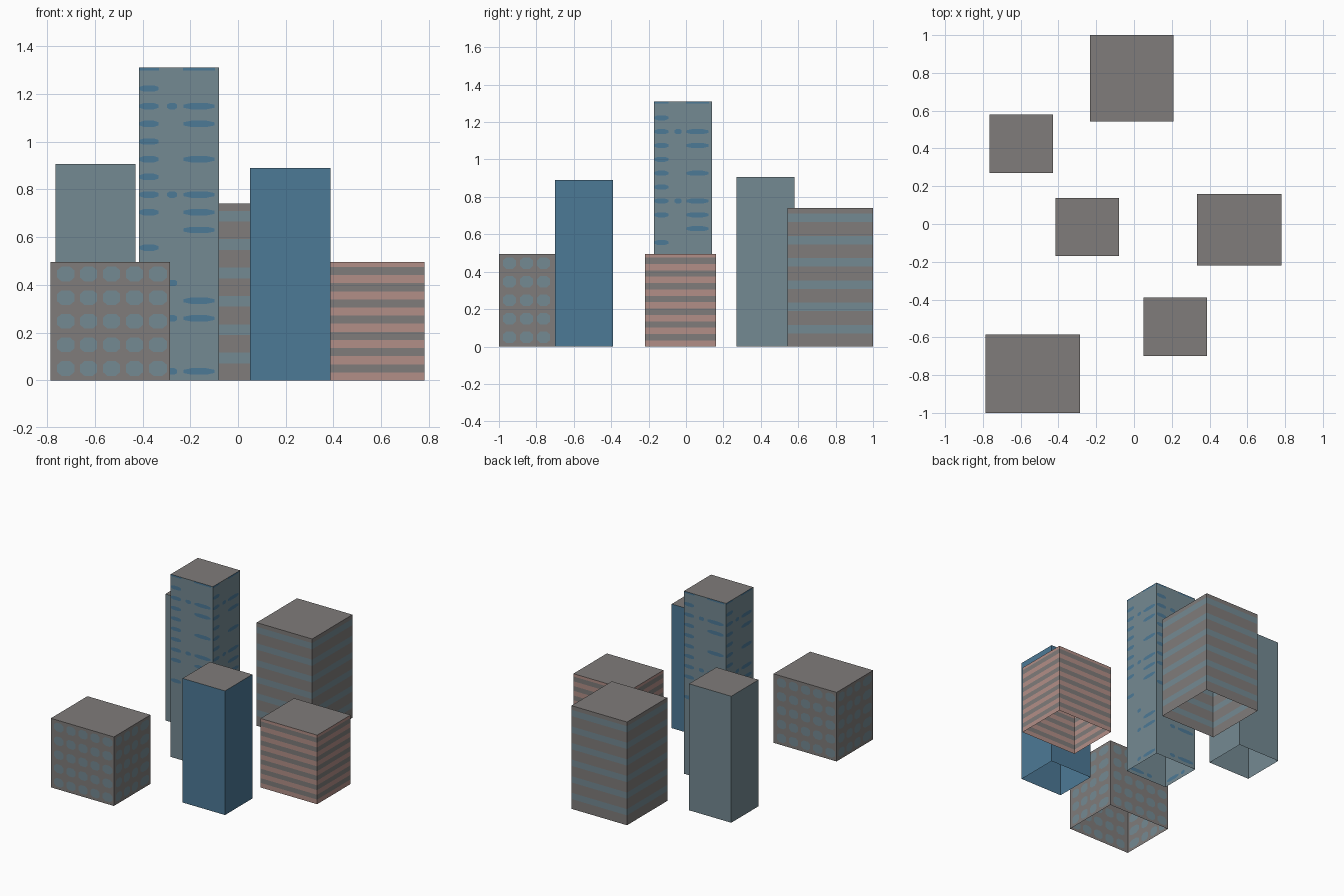
import bpy, bmesh

if "Cube" in bpy.data.objects:
    bpy.data.objects.remove(bpy.data.objects["Cube"])


def material(name, srgb):
    m = bpy.data.materials.new(name)
    lin = [((c + 0.055) / 1.055) ** 2.4 for c in srgb]
    m.diffuse_color = (*lin, 1)
    m.use_nodes = True
    m.node_tree.nodes["Principled BSDF"].inputs["Base Color"].default_value = m.diffuse_color
    return m


GREY = material("concrete_grey", (0.50, 0.485, 0.48))
TEAL = material("slate_teal", (0.455, 0.54, 0.575))
BLUE = material("steel_blue", (0.30, 0.475, 0.59))
PINK = material("dusty_pink", (0.70, 0.56, 0.53))

# outline of a rounded window inside its wall cell
OCT = [(-1, -.5), (-.5, -1), (.5, -1), (1, -.5), (1, .5), (.5, 1), (-.5, 1), (-1, .5)]


def wall(bm, a, b, cols, rows, rule, fill):
    """Wall from a to b cut into cells; rule gives 0 plain, 1 painted, 2 rounded window."""
    def face(pts, mat):
        verts = [bm.verts.new((a[0] + (b[0] - a[0]) * u, a[1] + (b[1] - a[1]) * u, z))
                 for u, z in pts]
        bm.faces.new(verts).material_index = mat

    for i in range(len(cols) - 1):
        for j in range(len(rows) - 1):
            u0, u1, z0, z1 = cols[i], cols[i + 1], rows[j], rows[j + 1]
            box = [(u0, z0), (u1, z0), (u1, z1), (u0, z1)]
            kind = rule(i, j)
            if kind < 2:
                face(box, kind)
                continue
            cu, cz = (u0 + u1) / 2, (z0 + z1) / 2
            hu, hz = (u1 - u0) / 2 * fill[0], (z1 - z0) / 2 * fill[1]
            p = [(cu + x * hu, cz + y * hz) for x, y in OCT]
            face(p, 1)
            for k in range(4):
                face([box[k], p[2 * k + 1], p[2 * k]], 0)
                face([box[k], box[(k + 1) % 4], p[(2 * k + 2) % 8], p[2 * k + 1]], 0)


def building(name, x, y, h, base, paint=None, cols=None, rows=None,
             rule=lambda i, j: 0, fill=(1, 1)):
    """Open-bottomed block: four walls and a grey roof. cols = (front, side) cuts."""
    bm = bmesh.new()
    c = [(x[0], y[0]), (x[1], y[0]), (x[1], y[1]), (x[0], y[1])]
    cols = cols or ([0, 1], [0, 1])
    for k in range(4):
        wall(bm, c[k], c[(k + 1) % 4], cols[k % 2], rows or [0, h], rule, fill)
    bm.faces.new([bm.verts.new((*p, h)) for p in c]).material_index = 2
    bmesh.ops.remove_doubles(bm, verts=bm.verts, dist=1e-5)
    me = bpy.data.meshes.new(name)
    bm.to_mesh(me)
    bm.free()
    for m in (base, paint or base, GREY):
        me.materials.append(m)
    bpy.context.collection.objects.link(bpy.data.objects.new(name, me))


def stripes(first, pitch, thick, count, h):
    cuts = [0]
    for k in range(count):
        z = first + pitch * k
        cuts += [z - thick / 2, z + thick / 2]
    return cuts + [h]


def odd(i, j):
    return j % 2


# plain towers
building("plain_teal_tower", (-.765, -.43), (.27, .58), .907, TEAL)
building("plain_blue_tower", (.05, .387), (-.70, -.39), .89, BLUE)

# striped blocks
building("teal_striped_block", (-.232, .208), (.543, 1), .74, GREY, TEAL,
         rows=stripes(.093, .119, .045, 6, .74), rule=odd)
building("pink_striped_block", (.333, .782), (-.22, .16), .495, PINK, GREY,
         rows=stripes(.05, .068, .034, 7, .495), rule=odd)

# block with a regular grid of rounded windows
front = [0] + [.03 + .192 * k for k in range(6)] + [1]
side = [0] + [.025 + .22 * k for k in range(5)] + [1]


def grid_rule(i, j):
    return 2 if i > 0 and i < 6 else 0


def block_windows(i, j):
    return 2 if i > 0 else 0


# the last margin column stays plain: stop the cells at the wall end
front[-2:] = [1]
side[-2:] = [1]
building("window_grid_block", (-.785, -.285), (-1, -.585), .495, GREY, TEAL,
         cols=(front, side), rows=[.099 * k for k in range(6)],
         rule=block_windows, fill=(.75, .62))

# tall tower with scattered lit windows: left, middle, right bays per floor, bottom up
FLOORS = ["MR", "", "", "MR", "R", "M", "", "L", "R", "LR", "LMR", "L", "LR", "L",
          "LR", "LMR", "L", "", "LR"]
BAYS = {0: "L", 2: "M", 4: "R"}


def scattered(i, j):
    if i in BAYS and BAYS[i] in FLOORS[j]:
        return 1 if j == 18 else 2
    return 0


bays = [0, .25, .35, .48, .55, .95, 1]
building("tall_tower", (-.415, -.08), (-.17, .138), 1.31, TEAL, BLUE,
         cols=(bays, bays), rows=[1.26 / 17 * k for k in range(18)] + [1.298, 1.31],
         rule=scattered, fill=(.96, .36))
